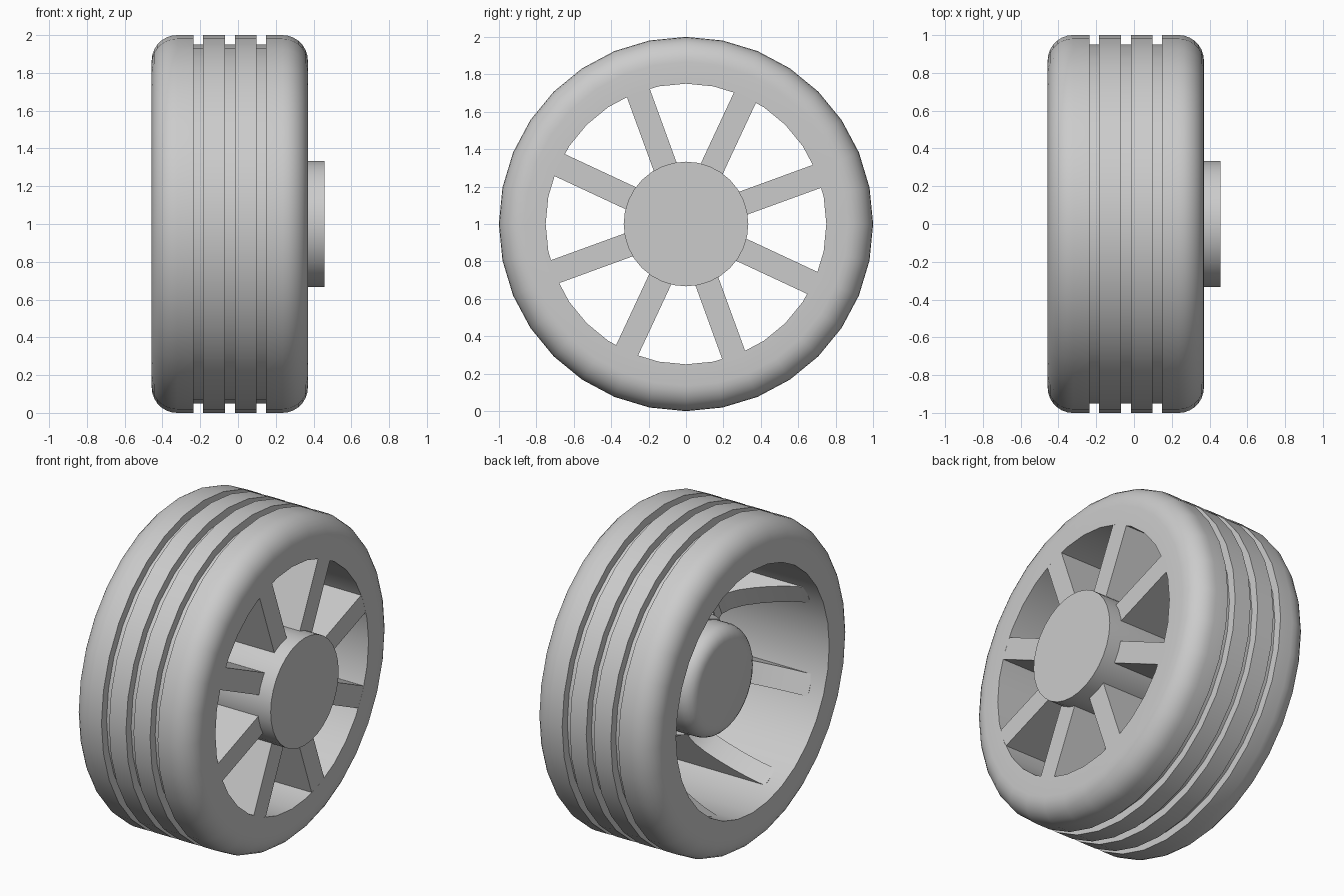
import bpy, bmesh, math
from mathutils import Matrix

if "Cube" in bpy.data.objects:
    bpy.data.objects.remove(bpy.data.objects["Cube"])

SIDES = 32
CENTRE_Z = 1.0
X_BACK, X_FRONT = -0.457, 0.37

grey = bpy.data.materials.new("plain_grey")
grey.diffuse_color = (0.6, 0.6, 0.6, 1)
grey.use_nodes = True
grey.node_tree.nodes["Principled BSDF"].inputs["Base Color"].default_value = grey.diffuse_color


def finish(name, bm, angle=35):
    bmesh.ops.recalc_face_normals(bm, faces=bm.faces[:])
    me = bpy.data.meshes.new(name)
    bm.to_mesh(me)
    bm.free()
    me.materials.append(grey)
    ob = bpy.data.objects.new(name, me)
    bpy.context.collection.objects.link(ob)
    bpy.ops.object.select_all(action='DESELECT')
    ob.select_set(True)
    bpy.context.view_layer.objects.active = ob
    bpy.ops.object.shade_smooth_by_angle(angle=math.radians(angle))
    return ob


def lathe(name, profile, closed):
    """Turn (x, radius) points around the wheel axis; open profiles get capped."""
    bm = bmesh.new()
    rings = []
    for x, r in profile:
        rings.append([bm.verts.new((x, r * math.cos(2 * math.pi * i / SIDES),
                                    CENTRE_Z + r * math.sin(2 * math.pi * i / SIDES)))
                      for i in range(SIDES)])
    pairs = list(zip(rings, rings[1:]))
    if closed:
        pairs.append((rings[-1], rings[0]))
    else:
        bm.faces.new(rings[0])
        bm.faces.new(rings[-1])
    for a, b in pairs:
        for i in range(SIDES):
            j = (i + 1) % SIDES
            bm.faces.new((a[i], a[j], b[j], b[i]))
    return finish(name, bm)


def arc(cx, cr, rad, a0, a1, n):
    return [(cx + rad * math.cos(math.radians(a0 + (a1 - a0) * i / n)),
             cr + rad * math.sin(math.radians(a0 + (a1 - a0) * i / n))) for i in range(n + 1)]


# Tyre with rounded shoulders, three tread grooves and a straight barrel
c = 0.135
tyre = [(X_BACK, 0.75)] + arc(X_BACK + c, 1 - c, c, 180, 90, 7)
for g0, g1 in ((-0.236, -0.184), (-0.068, -0.016), (0.097, 0.149)):
    tyre += [(g0, 1.0), (g0, 0.95), (g1, 0.95), (g1, 1.0)]
tyre += arc(X_FRONT - c, 1 - c, c, 90, 0, 7) + [(X_FRONT, 0.75)]
lathe("tyre", tyre, True)

# Hub: flat at the front, rounded at the back
h = 0.083
lathe("hub", [(0.457, 0.333)] + arc(-0.265 + h, 0.333 - h, h, 90, 180, 5), False)

# Spokes: flat front, curved back sweeping from the hub out to the barrel
back_curve = [(0.30, -0.12), (0.335, -0.11), (0.355, -0.03), (0.39, 0.04), (0.44, 0.085),
              (0.50, 0.09), (0.55, 0.06), (0.60, 0.0), (0.645, -0.08),
              (0.685, -0.165), (0.72, -0.26), (0.747, -0.36), (0.76, -0.36)]
outline = [(0.76, 0.3695), (0.30, 0.3695)] + back_curve
for k in range(8):
    bm = bmesh.new()
    sides = [[bm.verts.new((x, r, w)) for r, x in outline] for w in (-0.065, 0.065)]
    for s in sides:
        bm.faces.new(s)
    n = len(outline)
    for i in range(n):
        j = (i + 1) % n
        bm.faces.new((sides[0][i], sides[0][j], sides[1][j], sides[1][i]))
    turn = Matrix.Rotation(math.radians(20 + 45 * k), 4, 'X')
    bm.transform(Matrix.Translation((0, 0, CENTRE_Z)) @ turn)
    finish("spoke_%d" % (k + 1), bm)
